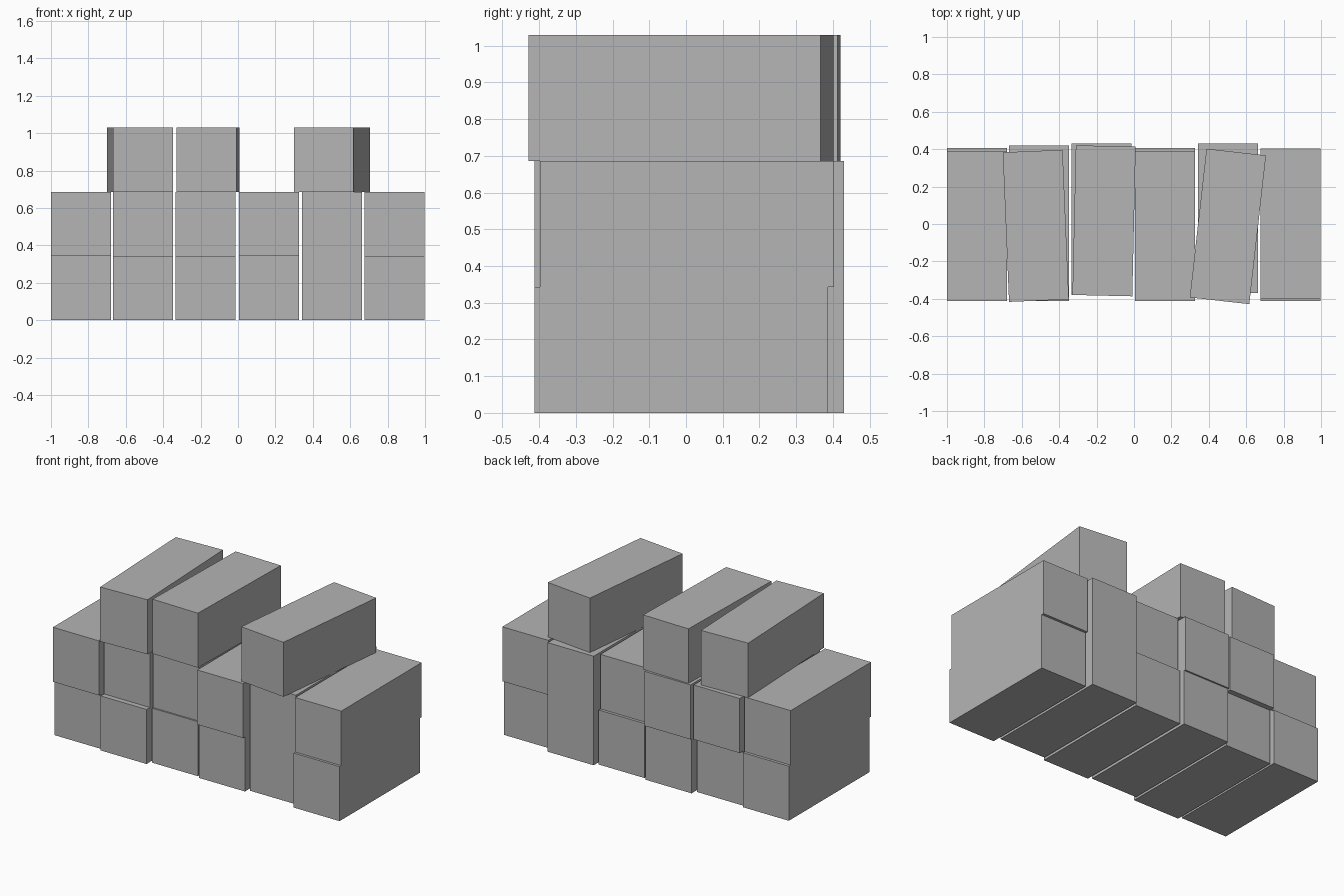
import bpy
import math

if "Cube" in bpy.data.objects:
    bpy.data.objects.remove(bpy.data.objects["Cube"], do_unlink=True)

WIDTH, DEPTH, HEIGHT = 0.32, 0.80, 0.3433

grey = bpy.data.materials.new("plain grey")
grey.use_nodes = True
colour = (0.46, 0.46, 0.46, 1)
grey.diffuse_color = colour
grey.node_tree.nodes["Principled BSDF"].inputs["Base Color"].default_value = colour


def block(name, x, y, layer, turn=0.0):
    """One upright rectangular block, resting on the layer below."""
    bpy.ops.mesh.primitive_cube_add(size=1, location=(x, y, (layer + 0.5) * HEIGHT))
    ob = bpy.context.object
    ob.name = name
    ob.scale = (WIDTH, DEPTH, HEIGHT)
    ob.rotation_euler.z = math.radians(turn)
    ob.data.materials.append(grey)


# Two lower layers: column x, then y shift of the bottom and middle block
columns = [
    (-0.84, 0.005, -0.013),
    (-0.508, -0.013, 0.02),
    (-0.173, 0.02, 0.03),
    (0.165, 0.005, -0.013),
    (0.502, 0.03, 0.03),
    (0.837, -0.013, 0.003),
]
for i, (x, y_low, y_mid) in enumerate(columns, 1):
    block(f"bottom_block_{i}", x, y_low, 0)
    block(f"middle_block_{i}", x, y_mid, 1)

# Loose top layer, each block slightly turned
block("top_block_right", -0.525, -0.01, 2, 2.4)
block("top_block_middle", -0.16, 0.017, 2, -1.3)
block("top_block_left", 0.502, -0.013, 2, -6.4)
